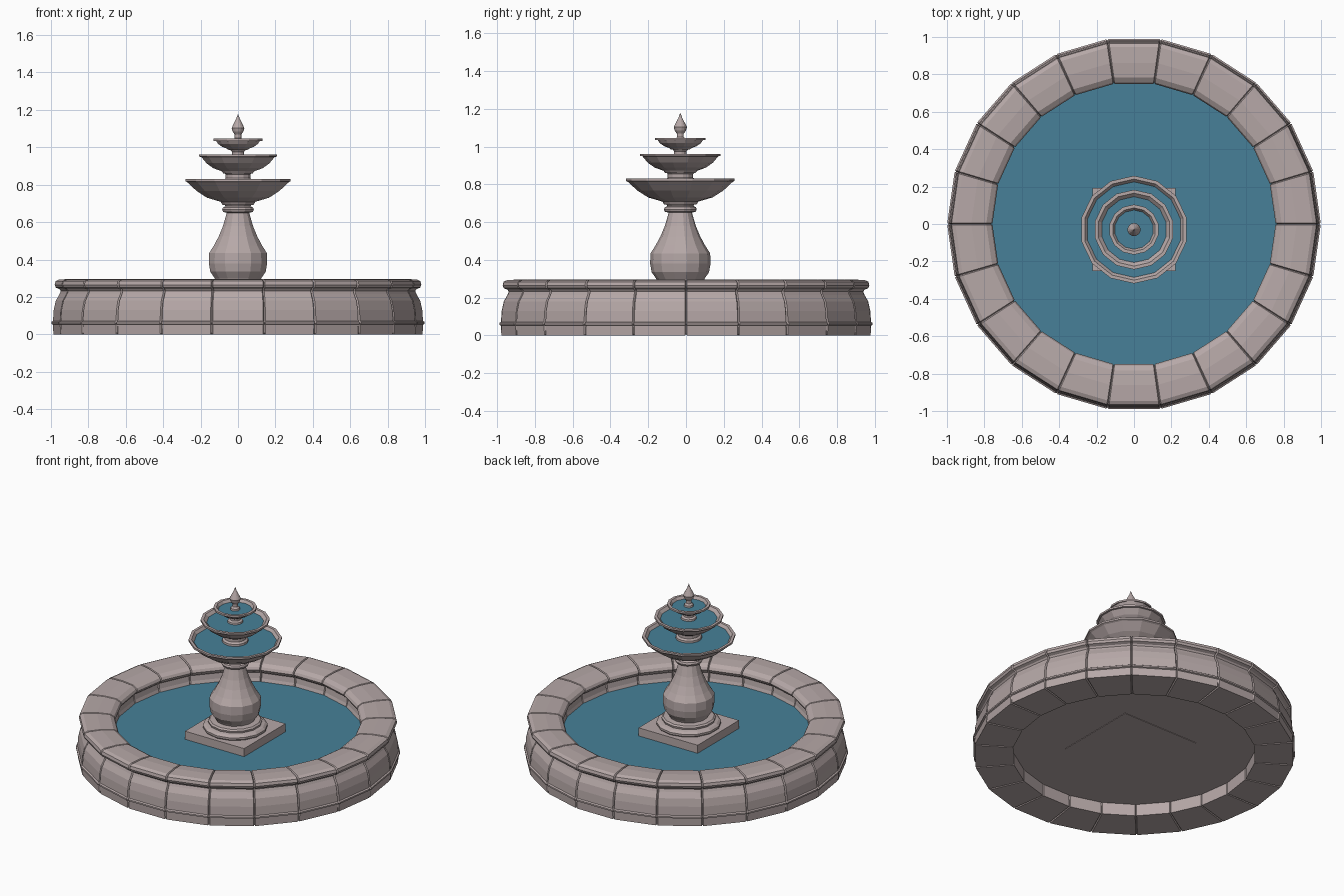
import bpy, bmesh, math
from mathutils import Vector

if "Cube" in bpy.data.objects:
    bpy.data.objects.remove(bpy.data.objects["Cube"])

def material(name, rgb):
    m = bpy.data.materials.new(name)
    m.diffuse_color = (*rgb, 1)
    m.use_nodes = True
    m.node_tree.nodes["Principled BSDF"].inputs["Base Color"].default_value = m.diffuse_color
    return m

STONE = material("pinkish_grey_stone", (0.468, 0.392, 0.388))
WATER = material("blue_water", (0.063, 0.216, 0.314))
CY = -0.03      # the centrepiece stands slightly forward

def finish(bm, name, mat):
    bmesh.ops.recalc_face_normals(bm, faces=bm.faces)
    me = bpy.data.meshes.new(name)
    bm.to_mesh(me)
    bm.free()
    me.materials.append(mat)
    ob = bpy.data.objects.new(name, me)
    bpy.context.collection.objects.link(ob)
    return ob

def lathe(name, profile, sides=14, cy=CY, mat=STONE):
    """Turn (radius, z) points; r = 0 makes a pole, open ends are capped."""
    bm = bmesh.new()
    start = math.pi / 2
    rings = []
    for r, z in profile:
        if r == 0:
            rings.append([bm.verts.new((0, cy, z))] * sides)
        else:
            rings.append([bm.verts.new((r * math.cos(start + 2 * math.pi * i / sides),
                                        cy + r * math.sin(start + 2 * math.pi * i / sides), z))
                          for i in range(sides)])
    for a, b in zip(rings, rings[1:]):
        for i in range(sides):
            j = (i + 1) % sides
            bm.faces.new(list(dict.fromkeys((a[i], a[j], b[j], b[i]))))
    for ring, (r, z) in ((rings[0], profile[0]), (rings[-1], profile[-1])):
        if r > 0:
            bm.faces.new(ring)
    return finish(bm, name, mat)

def disc(name, r, z, sides, cy, mat, start=0.0):
    bm = bmesh.new()
    bm.faces.new([bm.verts.new((r * math.cos(start + 2 * math.pi * i / sides),
                                cy + r * math.sin(start + 2 * math.pi * i / sides), z))
                  for i in range(sides)])
    ob = finish(bm, name, mat)
    if ob.data.polygons[0].normal.z < 0:
        ob.data.flip_normals()
    return ob

def block(name, half, z0, z1):
    bm = bmesh.new()
    bmesh.ops.create_cube(bm, size=1)
    for v in bm.verts:
        v.co = (v.co.x * 2 * half, v.co.y * 2 * half + CY, z0 + (v.co.z + 0.5) * (z1 - z0))
    return finish(bm, name, STONE)

# Basin wall: 22 straight stones with shallow grooves at the joints
N = 22
wall = [(0.75, 0), (0.988, 0), (0.99, 0.052), (0.999, 0.056), (0.999, 0.066), (0.99, 0.072),
        (0.986, 0.13), (0.975, 0.18), (0.955, 0.215), (0.948, 0.232), (0.955, 0.242),
        (0.975, 0.25), (0.981, 0.265), (0.976, 0.284), (0.955, 0.294), (0.87, 0.296),
        (0.79, 0.288), (0.765, 0.272), (0.757, 0.255), (0.765, 0.24), (0.785, 0.225),
        (0.78, 0.19), (0.765, 0.15), (0.75, 0.09)]
groove = []
for k, p in enumerate(wall):
    q, s = wall[k - 1], wall[(k + 1) % len(wall)]
    t = Vector((s[0] - q[0], s[1] - q[1])).normalized()
    groove.append((p[0] - t.y * 0.009, p[1] + t.x * 0.009))

def corner(i):
    a = 2 * math.pi * i / N
    return Vector((math.cos(a), math.sin(a)))

bm = bmesh.new()
sections = []
for i in range(N):
    for t, prof in ((0, groove), (0.022, wall), (0.978, wall)):
        d = corner(i).lerp(corner(i + 1), t)
        sections.append([bm.verts.new((d.x * r, d.y * r, z)) for r, z in prof])
for k, a in enumerate(sections):
    b = sections[(k + 1) % len(sections)]
    for j in range(len(wall)):
        l = (j + 1) % len(wall)
        bm.faces.new((a[j], a[l], b[l], b[j]))
finish(bm, "basin_wall", STONE)

# Basin floor and pool
floor = disc("basin_floor", 0.76, 0.08, N, 0, STONE)
floor.data.flip_normals()
disc("pool_water", 0.775, 0.17, N, 0, WATER)

# Stepped square plinth
block("plinth_lower", 0.285, 0.077, 0.155)
block("plinth_upper", 0.222, 0.155, 0.225)

# Pedestal: round base mouldings, vase and collar
lathe("pedestal", [(0.19, 0.22), (0.2, 0.232), (0.2, 0.245), (0.185, 0.257), (0.165, 0.262),
                   (0.168, 0.275), (0.158, 0.284), (0.122, 0.288), (0.128, 0.3), (0.152, 0.335),
                   (0.16, 0.38), (0.158, 0.435), (0.132, 0.475), (0.105, 0.525), (0.082, 0.58),
                   (0.066, 0.635), (0.062, 0.65), (0.082, 0.655), (0.087, 0.667), (0.082, 0.679),
                   (0.069, 0.685), (0.074, 0.693), (0.06, 0.73)])

# Three bowls, each with its own water: rim radius, base radius, bottom, top, water radius
for name, R, rb, z0, z1, rw in (("lower_bowl", 0.288, 0.085, 0.692, 0.83, 0.252),
                                ("middle_bowl", 0.213, 0.08, 0.86, 0.962, 0.172),
                                ("upper_bowl", 0.134, 0.05, 0.985, 1.046, 0.102)):
    h = z1 - z0
    lathe(name, [(0, z0), (rb, z0), (rb + 0.01, z0 + 0.12 * h), (rb + 0.42 * (R - rb), z0 + 0.28 * h),
                 (rb + 0.7 * (R - rb), z0 + 0.54 * h), (R - 0.012, z0 + 0.87 * h),
                 (R, z1 - 0.012), (R, z1), (R - 0.018, z1), (rw, z1 - 0.022), (0, z1 - 0.026)])
    disc(name + "_water", rw + 0.004, z1 - 0.018, 14, CY, WATER, math.pi / 2)

# Necks between the bowls
lathe("lower_neck", [(0.082, 0.8), (0.08, 0.825), (0.068, 0.835), (0.068, 0.855), (0.078, 0.866)])
lathe("upper_neck", [(0.05, 0.935), (0.047, 0.955), (0.033, 0.962), (0.033, 0.975), (0.045, 0.99)])

# Pointed finial
lathe("finial", [(0.03, 1.02), (0.028, 1.04), (0.018, 1.05), (0.018, 1.068), (0.03, 1.085),
                 (0.035, 1.103), (0.024, 1.125), (0.01, 1.152), (0, 1.18)])
